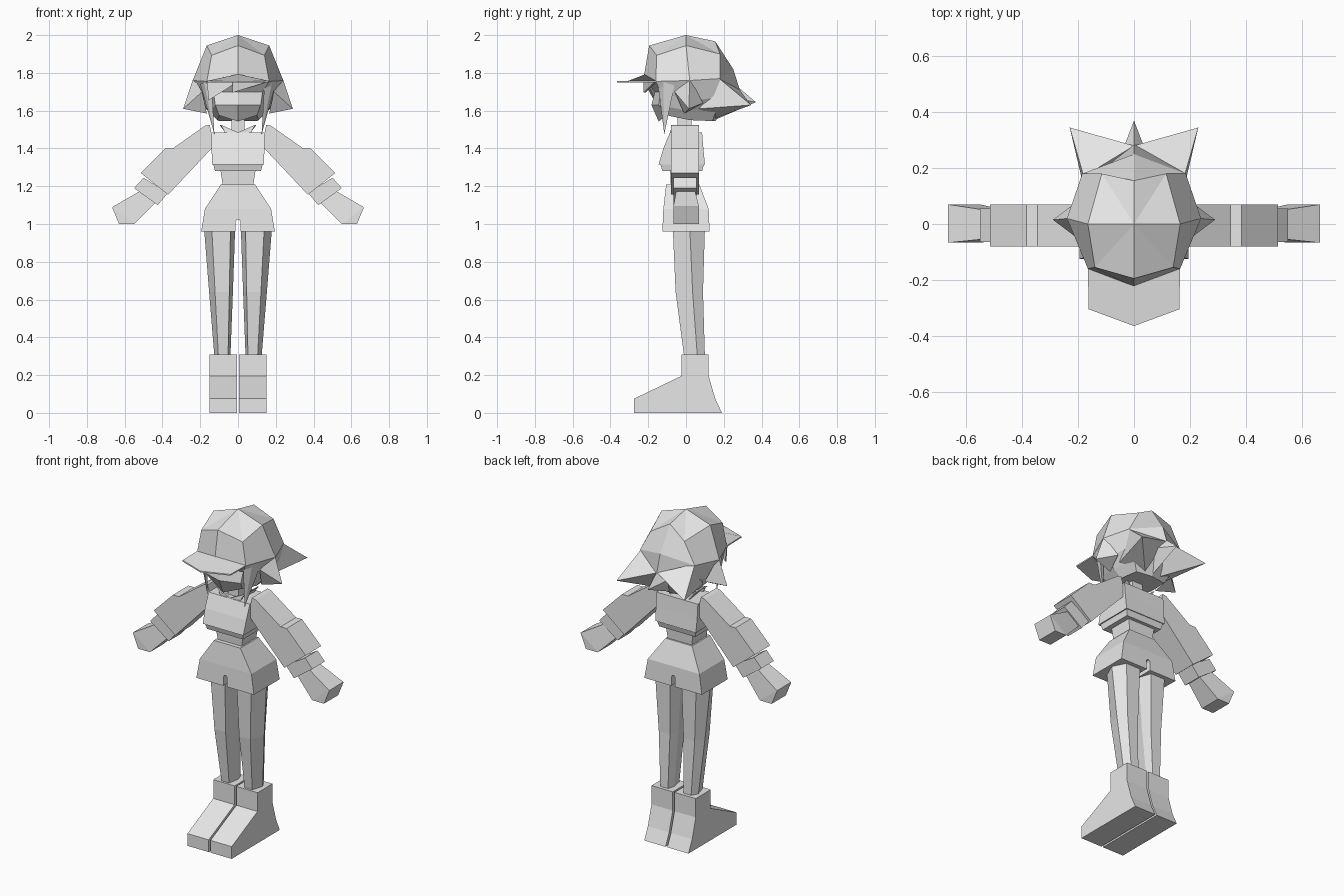
import bpy, bmesh
from mathutils import Vector

mat = bpy.data.materials.new("plain grey")
mat.diffuse_color = (0.8, 0.8, 0.8, 1)


def build(name, verts, faces, both=False):
    """Flat-shaded mesh; both=True adds its mirror image across x = 0."""
    bm = bmesh.new()
    for s in ((1, -1) if both else (1,)):
        vs = [bm.verts.new((x * s, y, z)) for x, y, z in verts]
        for f in faces:
            bm.faces.new([vs[i] for i in f])
    bmesh.ops.recalc_face_normals(bm, faces=bm.faces)
    me = bpy.data.meshes.new(name)
    bm.to_mesh(me)
    bm.free()
    me.materials.append(mat)
    ob = bpy.data.objects.new(name, me)
    bpy.context.collection.objects.link(ob)
    return ob


def loft(name, rings, both=False, apex=None):
    n = len(rings[0])
    verts = [v for r in rings for v in r]
    faces = [(k * n + i, k * n + (i + 1) % n, (k + 1) * n + (i + 1) % n, (k + 1) * n + i)
             for k in range(len(rings) - 1) for i in range(n)]
    faces.append(range((len(rings) - 1) * n, len(rings) * n))
    if apex:
        verts.append(apex)
        faces += [(i, (i + 1) % n, len(verts) - 1) for i in range(n)]
    else:
        faces.append(range(n))
    return build(name, verts, faces, both)


def rect(hx, y0, y1, z):
    return [(-hx, y0, z), (hx, y0, z), (hx, y1, z), (-hx, y1, z)]


def plate(name, pts, shift, both=False):
    return loft(name, [pts, [tuple(Vector(p) + Vector(shift)) for p in pts]], both)


def slab(name, outline, y0, y1, both=True):
    return plate(name, [(x, y0, z) for x, z in outline], (0, y1 - y0, 0), both)


def spike(name, base, tip, both=False):
    n = len(base)
    return build(name, base + [tip],
                 [(i, (i + 1) % n, n) for i in range(n)] + [range(n)], both)


def sym(half):
    """Close a half ring that runs from front centre to back centre."""
    return half + [(-x, y, z) for x, y, z in half[-2:0:-1]]


# Boots: side profile extruded across each foot
boot = [(-.275, 0), (.19, 0), (.155, .075), (.12, .195), (.12, .31),
        (-.025, .31), (-.025, .195), (-.275, .075)]
plate("boots", [(.006, y, z) for y, z in boot], (.144, 0, 0), True)


# Legs: six-sided, tapering to the ankle
def leg_ring(z, x0, x1, f, m, b):
    w = x1 - x0
    return [(x0 + .15 * w, f, z), (x1 - .25 * w, f, z), (x1, m, z),
            (x1 - .25 * w, b, z), (x0 + .15 * w, b, z), (x0, m, z)]


loft("legs", [leg_ring(.30, .04, .125, -.01, .06, .10),
              leg_ring(.64, .027, .153, -.055, .035, .09),
              leg_ring(.98, .015, .18, -.07, .02, .10)], True)

# Shorts with a narrow slit between the legs
shorts = loft("shorts", [rect(.195, -.125, .125, .96), rect(.175, -.12, .12, 1.08),
                         rect(.09, -.105, .07, 1.21)])
cutter = slab("slit_cutter", [(-.012, .9), (.012, .9), (.012, 1.015), (.006, 1.025),
                              (-.006, 1.025), (-.012, 1.015)], -.3, .3, False)
cutter.hide_render = True
cutter.hide_viewport = True
cut = shorts.modifiers.new("slit", 'BOOLEAN')
cut.object = cutter
cut.solver = 'EXACT'

# Torso
loft("waist", [rect(.08, -.08, .06, 1.20), rect(.095, -.085, .065, 1.30)])
loft("jacket_hem", [rect(.122, -.125, .085, 1.28), rect(.13, -.135, .095, 1.315)])
loft("chest", [rect(.137, -.145, .10, 1.315), rect(.14, -.12, .092, 1.40),
               rect(.14, -.085, .085, 1.485)])
loft("neck", [rect(.035, -.045, .03, 1.46), rect(.035, -.045, .03, 1.58)])
plate("collar_sides", [(.04, -.08, 1.485), (.06, .06, 1.485), (.09, .06, 1.525),
                       (.09, -.07, 1.525)], (.008, 0, 0), True)
plate("collar_front", [(0, -.085, 1.485), (.07, -.075, 1.485), (.09, -.07, 1.525)],
      (0, .01, 0), True)

# Arms
slab("sleeves", [(.15, 1.525), (.175, 1.52), (.345, 1.40), (.385, 1.40), (.515, 1.27),
                 (.37, 1.155), (.125, 1.415)], -.08, .07)
slab("cuffs", [(.50, 1.245), (.55, 1.19), (.425, 1.10), (.37, 1.165)], -.065, .055)
hand_in = [(.50, -.05, 1.185), (.50, .045, 1.185), (.44, .045, 1.11), (.44, -.05, 1.11)]
hand_mid = [(.665, -.067, 1.09), (.665, .07, 1.09), (.55, .07, 1.00), (.55, -.067, 1.00)]
hand_end = [(.665, -.067, 1.085), (.665, .07, 1.085), (.63, .07, 1.00), (.63, -.067, 1.00)]
loft("hands", [hand_in, hand_mid, hand_end], True)

# Head: faceted cap, hair and face in stacked eight-point rings
loft("head", [sym(r) for r in (
    [(0, -.195, 1.945), (.14, -.155, 1.893), (.165, 0, 1.945), (.115, .18, 1.90), (0, .155, 1.967)],
    [(0, -.225, 1.77), (.165, -.16, 1.755), (.24, .02, 1.76), (.185, .18, 1.77), (0, .25, 1.82)],
    [(0, -.165, 1.70), (.13, -.135, 1.70), (.20, .01, 1.65), (.17, .17, 1.67), (0, .285, 1.71)],
    [(0, -.183, 1.63), (.12, -.145, 1.63), (.155, .01, 1.60), (.13, .16, 1.60), (0, .23, 1.64)],
    [(0, -.145, 1.543), (.10, -.10, 1.575), (.11, .02, 1.55), (.10, .14, 1.545), (0, .155, 1.545)],
)], apex=(0, 0, 2))

# Cap brim
plate("brim", sym([(0, -.365, 1.75), (.162, -.305, 1.75), (.165, -.16, 1.75), (0, -.215, 1.785)]),
      (0, 0, .008))

# Hair: fringe, front locks, side and back spikes
plate("fringe_left", [(-.165, -.165, 1.755), (.01, -.225, 1.76), (-.155, -.17, 1.655)], (0, .01, 0))
plate("fringe_right", [(-.03, -.225, 1.76), (.165, -.165, 1.755), (-.03, -.225, 1.695)], (0, .01, 0))
spike("front_locks", [(.14, -.15, 1.75), (.18, -.12, 1.75), (.20, -.06, 1.74), (.16, -.07, 1.74)],
      (.125, -.115, 1.475), True)
spike("side_spikes", [(.235, .02, 1.775), (.19, -.06, 1.70), (.165, -.01, 1.585), (.19, .09, 1.64)],
      (.29, .015, 1.61), True)
spike("back_spikes", [(.18, .17, 1.775), (0, .28, 1.715), (.05, .155, 1.56), (.165, .07, 1.61)],
      (.23, .345, 1.63), True)
spike("centre_spike", [(0, .27, 1.73), (.05, .24, 1.67), (0, .15, 1.55), (-.05, .24, 1.67)],
      (0, .37, 1.645))
